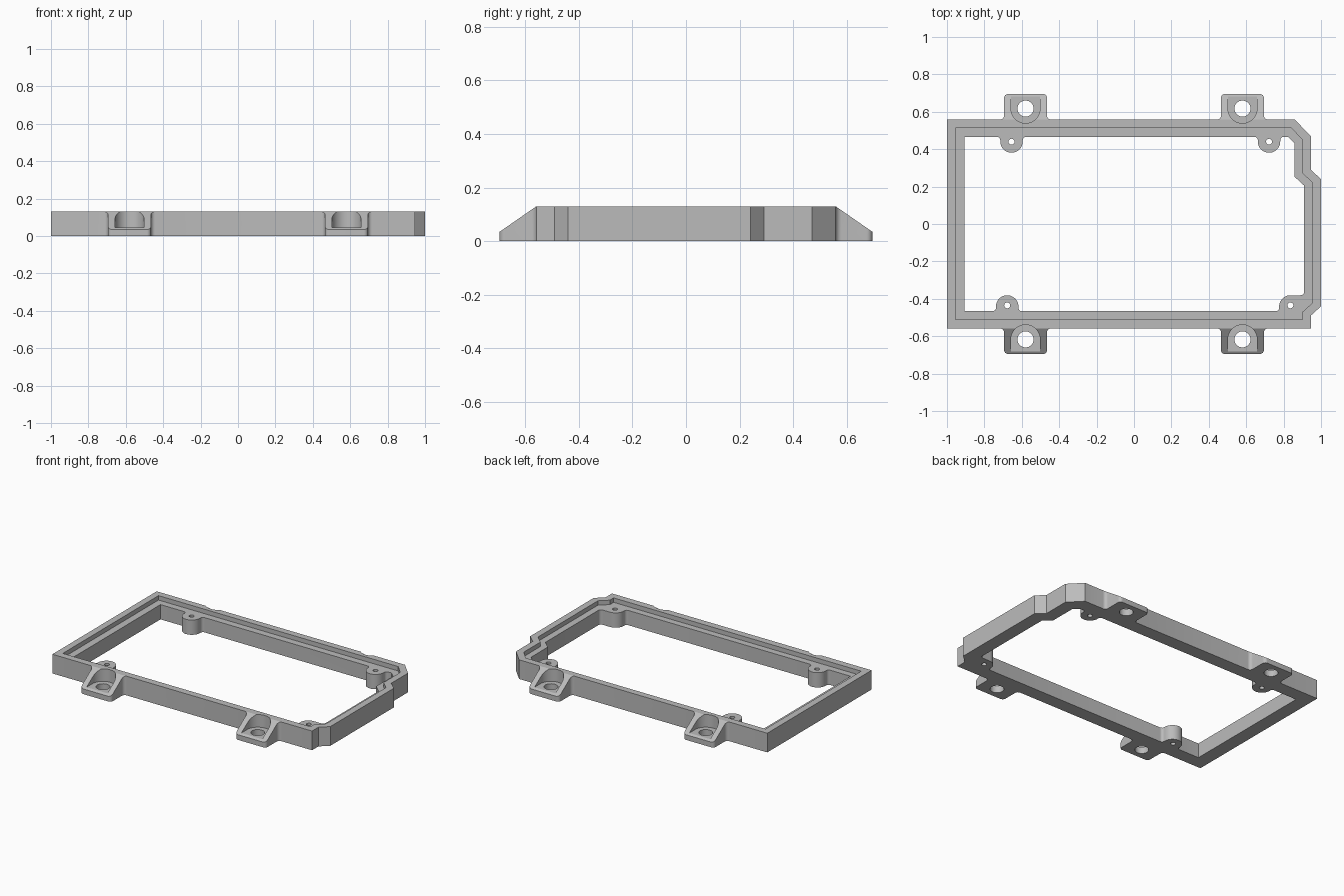
import bpy, bmesh, math

cube = bpy.data.objects.get("Cube")
if cube:
    bpy.data.objects.remove(cube, do_unlink=True)

HEIGHT, SHELF, WALL, TIP = 0.13, 0.10, 0.558, 0.695
TIP_Z, POCKET_Z = 0.035, 0.045
EAR_X, EAR_HOLE_Y = 0.58, 0.617


def arc(cx, cy, r, a0, a1, n=10):
    return [(cx + r * math.cos(math.radians(a0 + (a1 - a0) * i / n)),
             cy + r * math.sin(math.radians(a0 + (a1 - a0) * i / n))) for i in range(n + 1)]


def tab(cx, wall, half, depth, r, fillet, sx, sy):
    """Outline of a rounded tab growing out of a wall, with filleted roots."""
    left = arc(-half - fillet, fillet, fillet, -90, 0, 6) + arc(-half + r, depth - r, r, 180, 90)
    right = [(-x, d) for x, d in reversed(left)]
    if half == r:
        right = right[1:]
    return [(cx + sx * x, wall + sy * d) for x, d in left + right]


def make_object(name, bm):
    bmesh.ops.recalc_face_normals(bm, faces=bm.faces)
    mesh = bpy.data.meshes.new(name)
    bm.to_mesh(mesh)
    bm.free()
    ob = bpy.data.objects.new(name, mesh)
    bpy.context.scene.collection.objects.link(ob)
    return ob


def add_prism(bm, points, z0, top, caps=None):
    """Extrude a plan; top(y) gives the height, caps split the top face."""
    low = [bm.verts.new((x, y, z0)) for x, y in points]
    high = [bm.verts.new((x, y, top(y))) for x, y in points]
    n = len(points)
    bm.faces.new(low)
    for i in range(n):
        j = (i + 1) % n
        bm.faces.new((low[i], low[j], high[j], high[i]))
    for cap in caps or [range(n)]:
        bm.faces.new([high[i] for i in cap])


def cutter(name, outlines, z0, z1):
    bm = bmesh.new()
    for points in outlines:
        add_prism(bm, points, z0, lambda y: z1)
    ob = make_object(name, bm)
    ob.hide_render = True
    return ob


# Frame body with four sloping mounting ears, in one plan
plan, ears = [], []


def add_ear(cx, side):
    start = len(plan)
    plan.extend(tab(cx, side * WALL, 0.115, TIP - WALL, 0.022, 0.022, -side, side))
    ears.append(range(start, len(plan)))


plan.append((-1, -WALL))
add_ear(-EAR_X, -1)
add_ear(EAR_X, -1)
plan += [(0.945, -WALL), (0.945, -0.49), (1, -0.44), (1, 0.24),
         (0.945, 0.29), (0.945, 0.47), (0.86, WALL)]
add_ear(EAR_X, 1)
add_ear(-EAR_X, 1)
plan.append((-1, WALL))


def ear_top(y):
    return HEIGHT - max(0, abs(y) - WALL) * (HEIGHT - TIP_Z) / (TIP - WALL)


deck = [i for i, p in enumerate(plan) if abs(p[1]) < WALL + 1e-6]
bm = bmesh.new()
add_prism(bm, plan, 0, ear_top, [deck] + ears)
frame = make_object("mounting_frame", bm)

# Recessed shelf inside the rim
shelf = [(-0.955, -0.511), (0.9, -0.511), (0.9, -0.471), (0.955, -0.421), (0.955, 0.221),
         (0.9, 0.271), (0.9, 0.451), (0.841, 0.513), (-0.955, 0.513)]

# Opening, going round the four screw bosses
IN = 0.466
low_right = tab(0.836, -IN, 0.06, 0.085, 0.06, 0.018, 1, 1)
opening = [(-0.907, -IN)]
opening += tab(-0.678, -IN, 0.06, 0.085, 0.06, 0.018, 1, 1)
opening += low_right[:len(low_right) // 2 + 1]
opening += arc(0.89, -0.361, 0.02, -90, 0, 6)
opening += [(0.91, 0.205), (0.858, 0.253), (0.858, 0.433), (0.823, IN)]
opening += tab(0.722, IN, 0.06, 0.085, 0.06, 0.018, -1, -1)
opening += tab(-0.655, IN, 0.06, 0.085, 0.06, 0.018, -1, -1)
opening += [(-0.907, IN)]

# Round-ended ear pockets, ear holes and boss holes
pockets, holes = [], []
for side in (-1, 1):
    for cx in (-EAR_X, EAR_X):
        cy = side * EAR_HOLE_Y
        pockets.append(arc(cx, cy, 0.078, 0, -180 * side, 24)
                       + [(cx - 0.078, side * 0.8), (cx + 0.078, side * 0.8)])
        holes.append(arc(cx, cy, 0.043, 0, 360, 32)[:-1])
for cx, cy in ((-0.678, -0.435), (0.836, -0.435), (0.722, 0.44), (-0.655, 0.44)):
    holes.append(arc(cx, cy, 0.016, 0, 360, 20)[:-1])

cutters = [cutter("shelf_cutter", [shelf], SHELF, 0.3),
           cutter("opening_cutter", [opening], -0.1, 0.4),
           cutter("pocket_cutter", pockets, POCKET_Z, 0.3),
           cutter("hole_cutter", holes, -0.1, 0.4)]

bpy.ops.object.select_all(action='DESELECT')
frame.select_set(True)
bpy.context.view_layer.objects.active = frame
for c in cutters:
    mod = frame.modifiers.new(c.name, 'BOOLEAN')
    mod.operation, mod.solver, mod.object = 'DIFFERENCE', 'EXACT', c
    bpy.ops.object.modifier_apply(modifier=mod.name)
    bpy.data.objects.remove(c, do_unlink=True)

# Plain grey finish
grey = bpy.data.materials.new("grey_plastic")
grey.use_nodes = True
colour = (0.5, 0.5, 0.5, 1)
grey.diffuse_color = colour
grey.node_tree.nodes["Principled BSDF"].inputs["Base Color"].default_value = colour
frame.data.materials.clear()
frame.data.materials.append(grey)
bpy.ops.object.shade_smooth_by_angle(angle=math.radians(30))
